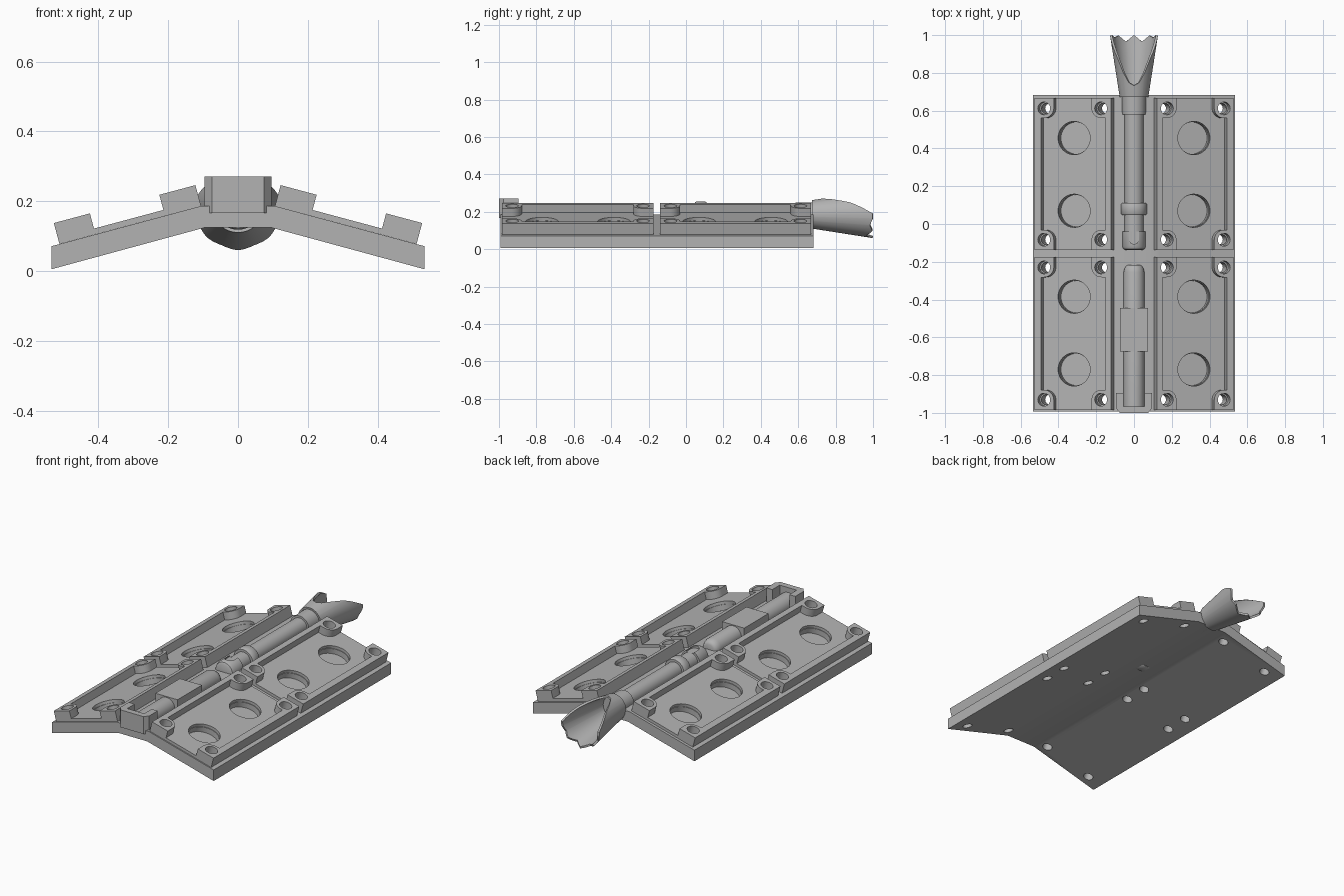
import bpy, bmesh, math
from mathutils import Matrix, Vector

if "Cube" in bpy.data.objects:
    bpy.data.objects.remove(bpy.data.objects["Cube"], do_unlink=True)

grey = bpy.data.materials.new("plain grey")
grey.use_nodes = True
grey.diffuse_color = (0.45, 0.45, 0.45, 1)
grey.node_tree.nodes["Principled BSDF"].inputs["Base Color"].default_value = grey.diffuse_color

TILT = math.radians(15)
WIDTH, BOSS, FLOOR, WALL = 0.42, 0.107, 0.017, 0.062
AXIS = 0.186                                   # height of deck and rod axis
TILES = {"front": (-0.985, -0.175), "back": (-0.138, 0.667)}
RECESSES = {"front": (-0.77, -0.385), "back": (0.07, 0.455)}
IDENT = Matrix.Identity(4)


def side_matrix(sign):
    """Frame lying on one sloping half of the deck."""
    slope = Matrix.Translation((0.106, 0, AXIS)) @ Matrix.Rotation(TILT, 4, 'Y')
    return Matrix.Diagonal((sign, 1, 1, 1)) @ slope


def prism(bm, pts, w0, w1, m=IDENT):
    low = [bm.verts.new(m @ Vector((x, y, w0))) for x, y in pts]
    top = [bm.verts.new(m @ Vector((x, y, w1))) for x, y in pts]
    bm.faces.new(low)
    bm.faces.new(top)
    for i in range(len(pts)):
        j = (i + 1) % len(pts)
        bm.faces.new((low[i], low[j], top[j], top[i]))


def rect(x0, x1, y0, y1):
    return [(x0, y0), (x1, y0), (x1, y1), (x0, y1)]


def arc(cx, cy, r, a0, a1, n):
    return [(cx + r * math.cos(math.radians(a0 + (a1 - a0) * i / n)),
             cy + r * math.sin(math.radians(a0 + (a1 - a0) * i / n))) for i in range(n + 1)]


def circle(cx, cy, r, n=40):
    return arc(cx, cy, r, 0, 360, n)[:-1]


def finish(name, bm, smooth=False):
    bmesh.ops.recalc_face_normals(bm, faces=bm.faces)
    mesh = bpy.data.meshes.new(name)
    bm.to_mesh(mesh)
    bm.free()
    ob = bpy.data.objects.new(name, mesh)
    bpy.context.collection.objects.link(ob)
    mesh.materials.append(grey)
    if smooth:
        shade(ob)
    return ob


def activate(ob):
    bpy.ops.object.select_all(action='DESELECT')
    ob.select_set(True)
    bpy.context.view_layer.objects.active = ob


def shade(ob):
    activate(ob)
    bpy.ops.object.shade_smooth_by_angle(angle=math.radians(35))


def cut(ob, bm):
    cutter = finish("cutter", bm)
    cutter.hide_render = True
    mod = ob.modifiers.new("cut", 'BOOLEAN')
    mod.object, mod.solver = cutter, 'EXACT'
    activate(ob)
    bpy.ops.object.modifier_apply(modifier=mod.name)
    bpy.data.objects.remove(cutter, do_unlink=True)
    shade(ob)


def screw_spots(key):
    y0, y1 = TILES[key]
    return [(u, y) for u in (0.055, WIDTH - 0.053) for y in (y0 + 0.055, y1 - 0.055)]


# Roof-shaped base slab
half = [(0.096, 0.124), (0.534, 0.005), (0.534, 0.071), (0.106, AXIS)]
section = half + [(-x, z) for x, z in reversed(half)]
bm = bmesh.new()
stand = Matrix.Rotation(math.pi / 2, 4, 'X')   # section (x, z) runs along y
prism(bm, section, -0.683, 0.992, stand)
base = finish("base_slab", bm)
bm = bmesh.new()
for sign in (1, -1):
    m = side_matrix(sign)
    for key in TILES:
        for u, y in screw_spots(key):
            prism(bm, circle(u, y, 0.027, 24), -0.12, 0.02, m)
        for y in RECESSES[key]:
            prism(bm, circle(0.214, y, 0.085), -0.032, 0.02, m)
cut(base, bm)


# Tiles: thin floor with a rail and two rounded screw bosses on each long edge
def rail_outline(y0, y1, t, flip):
    r = 0.055
    pts = [(0, y0), (BOSS, y0)] + arc(BOSS - r, y0 + BOSS - r, r, 0, 90, 8) + [(t, y0 + BOSS)]
    pts += [(u, y0 + y1 - y) for u, y in reversed(pts)]
    return [(WIDTH - u, y) for u, y in pts] if flip else pts


for sign, side in ((1, "left"), (-1, "right")):
    m = side_matrix(sign)
    for key, (y0, y1) in TILES.items():
        bm = bmesh.new()
        prism(bm, rect(0, WIDTH, y0, y1), 0, FLOOR, m)
        floor = finish(f"{key}_{side}_tile_floor", bm)
        bm = bmesh.new()
        for y in RECESSES[key]:
            prism(bm, circle(0.214, y, 0.088), -0.05, 0.1, m)
        for u, y in screw_spots(key):
            prism(bm, circle(u, y, 0.027, 24), -0.05, 0.1, m)
        cut(floor, bm)
        bm = bmesh.new()
        prism(bm, rail_outline(y0, y1, 0.03, False), FLOOR, WALL, m)
        prism(bm, rail_outline(y0, y1, 0.037, True), FLOOR, WALL, m)
        rails = finish(f"{key}_{side}_tile_rails", bm)
        bm = bmesh.new()
        for u, y in screw_spots(key):
            prism(bm, circle(u, y, 0.034, 28), -0.05, 0.1, m)
        cut(rails, bm)


# Rods lying along the centre of the deck
def lathe(name, profile, n=40):
    bm = bmesh.new()
    rings = [[bm.verts.new((x, y, AXIS + z)) for x, z in circle(0, 0, r, n)] for y, r in profile]
    for a, b in zip(rings, rings[1:]):
        for i in range(n):
            j = (i + 1) % n
            bm.faces.new((a[i], a[j], b[j], b[i]))
    bm.faces.new(rings[0])
    bm.faces.new(rings[-1])
    return finish(name, bm, True)


lathe("front_rod", [(-0.97, 0.055), (-0.255, 0.055), (-0.235, 0.05), (-0.222, 0.042), (-0.216, 0.03)])
lathe("back_rod", [(-0.1, 0.05), (0.59, 0.05)])
lathe("rod_ring", [(0.048, 0.064), (0.054, 0.068), (0.104, 0.068), (0.11, 0.064)])
lathe("rod_collar", [(0.58, 0.062), (0.69, 0.064)])
cap = lathe("rod_end_cap", [(-0.138, 0.045), (-0.132, 0.056), (-0.118, 0.062), (-0.04, 0.062)])
bm = bmesh.new()
prism(bm, arc(0, -0.08, 0.026, 180, 360, 12) + [(0.026, 0), (-0.026, 0)], AXIS + 0.049, 0.3)
cut(cap, bm)

# Square grip block on the front rod
bm = bmesh.new()
prism(bm, rect(-0.073, 0.073, -0.675, -0.445), AXIS - 0.01, 0.246)
finish("grip_block", bm)

# Bracket with cut corners wrapping the front end
bm = bmesh.new()
side_pts = [(0.056, -0.895), (0.096, -0.895), (0.096, -0.975), (0.075, -1.0)]
inner = [(0.056, -0.965)]
outline = side_pts + [(-x, y) for x, y in reversed(side_pts)] + [(-0.056, -0.965)] + inner
prism(bm, outline, AXIS - 0.02, 0.27)
finish("end_bracket", bm)

# Flared scoop: cone whose rim depends on the angle from the bottom
RIM = [(0, 1.0), (22, 0.965), (45, 0.998), (62, 0.985), (80, 1.0), (92, 1.0), (125, 0.885),
       (145, 0.8), (162, 0.75), (180, 0.735)]


def rim_y(a):
    a = abs(a)
    for (a0, y0), (a1, y1) in zip(RIM, RIM[1:]):
        if a <= a1:
            return y0 + (y1 - y0) * (a - a0) / (a1 - a0)


angles = sorted({a for a, _ in RIM} | set(range(0, 180, 9)))
angles = [-a for a in reversed(angles[1:])] + angles[:-1]
bm = bmesh.new()
rows = []
for a in angles:
    t, row = math.radians(a), []
    for k in range(7):
        y = 0.675 + (rim_y(a) - 0.675) * k / 6
        r = 0.064 + 0.051 * (y - 0.675) / 0.325
        row.append(bm.verts.new((r * math.sin(t), y, AXIS - r * math.cos(t))))
    rows.append(row)
for i, a in enumerate(rows):
    b = rows[(i + 1) % len(rows)]
    for k in range(6):
        bm.faces.new((a[k], a[k + 1], b[k + 1], b[k]))
bmesh.ops.recalc_face_normals(bm, faces=bm.faces)
scoop = finish("flared_scoop", bm, True)
solid = scoop.modifiers.new("wall", 'SOLIDIFY')
solid.thickness, solid.offset = 0.012, -1
activate(scoop)
bpy.ops.object.modifier_apply(modifier=solid.name)
shade(scoop)
